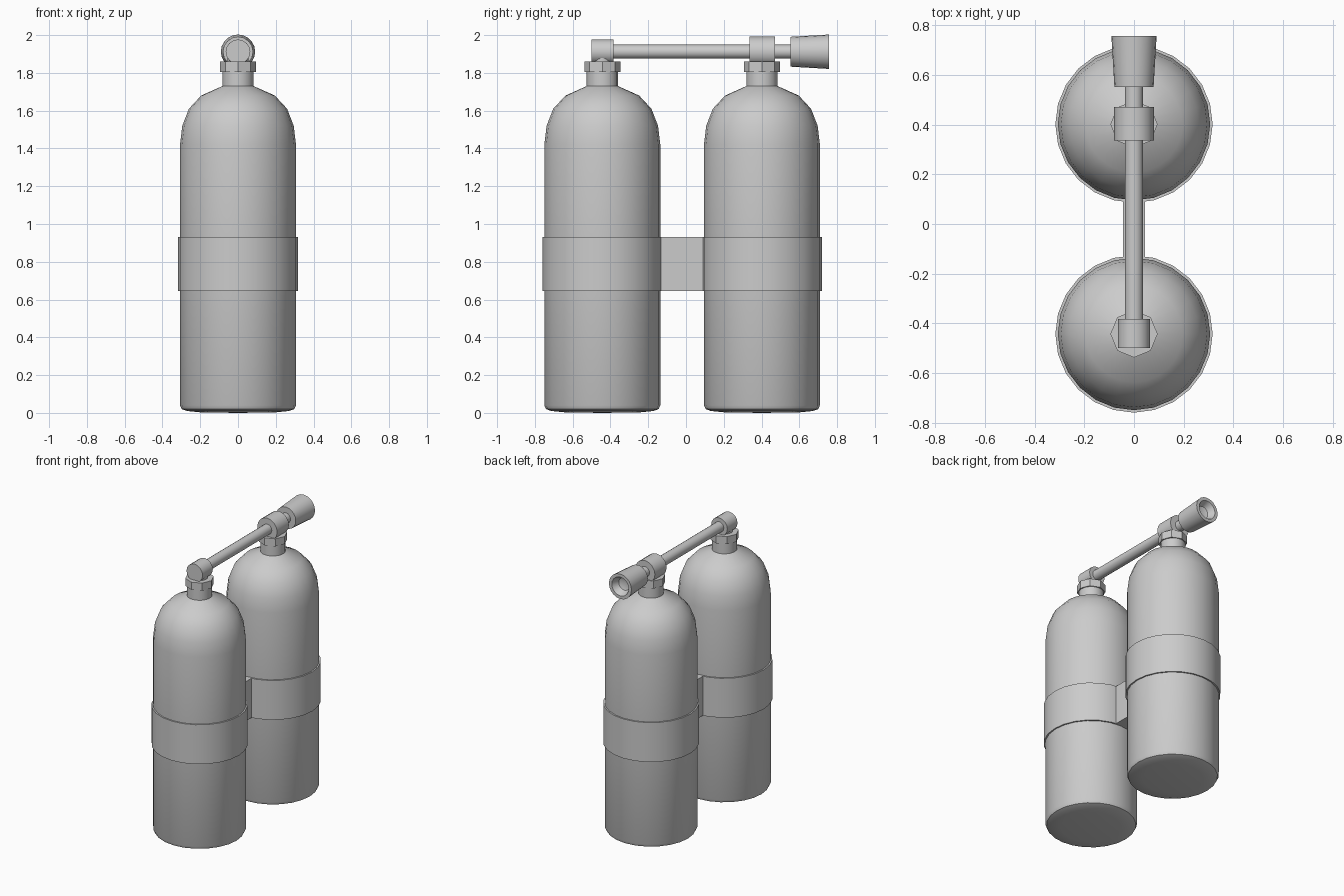
import bpy, bmesh, math
from mathutils import Matrix, Vector

if "Cube" in bpy.data.objects:
    bpy.data.objects.remove(bpy.data.objects["Cube"])


def finish(name, bm, angle=35):
    bmesh.ops.remove_doubles(bm, verts=bm.verts, dist=1e-5)
    bmesh.ops.recalc_face_normals(bm, faces=bm.faces)
    me = bpy.data.meshes.new(name)
    bm.to_mesh(me)
    bm.free()
    ob = bpy.data.objects.new(name, me)
    bpy.context.collection.objects.link(ob)
    bpy.ops.object.select_all(action='DESELECT')
    ob.select_set(True)
    bpy.context.view_layer.objects.active = ob
    bpy.ops.object.shade_smooth_by_angle(angle=math.radians(angle))
    return ob


def lathe(name, profile, loc, sides=24, along_y=False, closed=False, angle=35):
    """Revolve (radius, height) points round z, or round y if asked."""
    bm = bmesh.new()
    vs = [bm.verts.new((r, 0, h)) for r, h in profile]
    pairs = list(zip(vs, vs[1:])) + ([(vs[-1], vs[0])] if closed else [])
    es = [bm.edges.new(p) for p in pairs]
    bmesh.ops.spin(bm, geom=vs + es, cent=(0, 0, 0), axis=(0, 0, 1),
                   angle=math.tau, steps=sides, use_merge=True)
    if along_y:
        bm.transform(Matrix.Rotation(-math.pi / 2, 4, 'X'))
    bm.transform(Matrix.Translation(Vector(loc)))
    return finish(name, bm, angle)


def rod(name, r, y0, y1, z, sides=16):
    return lathe(name, [(0, y0), (r, y0), (r, y1), (0, y1)], (0, 0, z), sides, True)


FRONT, BACK, PIPE_Z = -0.443, 0.402, 1.912

for side, y in (("front", FRONT), ("back", BACK)):
    # bottle with slightly rounded base and domed shoulder
    lathe(side + "_tank", [(0, 0), (0.2, 0.003), (0.27, 0.01), (0.298, 0.02), (0.307, 0.04),
                           (0.307, 1.42), (0.295, 1.52), (0.26, 1.61),
                           (0.195, 1.68), (0.083, 1.73)], (0, y, 0))
    # neck and stem
    lathe(side + "_neck", [(0.083, 1.72), (0.083, 1.81), (0.055, 1.81),
                           (0.055, 1.90), (0, 1.90)], (0, y, 0), 16)
    # eight-sided nut
    lathe(side + "_nut", [(0, 1.805), (0.095, 1.805), (0.095, 1.86), (0, 1.86)],
          (0, y, 0), 8, angle=20)
    # strap round the bottle
    lathe(side + "_strap", [(0.3, 0.645), (0.317, 0.645), (0.317, 0.932), (0.3, 0.932)],
          (0, y, 0), closed=True)

# block joining the straps
bm = bmesh.new()
bmesh.ops.create_cube(bm, size=1)
bm.transform(Matrix.Translation((0, -0.02, 0.7885)) @ Matrix.Diagonal((0.09, 0.26, 0.287, 1)))
finish("strap_bridge", bm)

# pipe with its two sleeves
rod("pipe", 0.037, -0.40, 0.57, PIPE_Z)
rod("front_sleeve", 0.065, -0.50, -0.383, PIPE_Z)
rod("back_sleeve", 0.08, 0.337, 0.472, PIPE_Z)

# flared knob with dished end
lathe("valve_knob", [(0, 0.552), (0.079, 0.552), (0.091, 0.757), (0.068, 0.757),
                     (0.045, 0.71), (0, 0.695)], (0, 0, PIPE_Z), 20, True)
